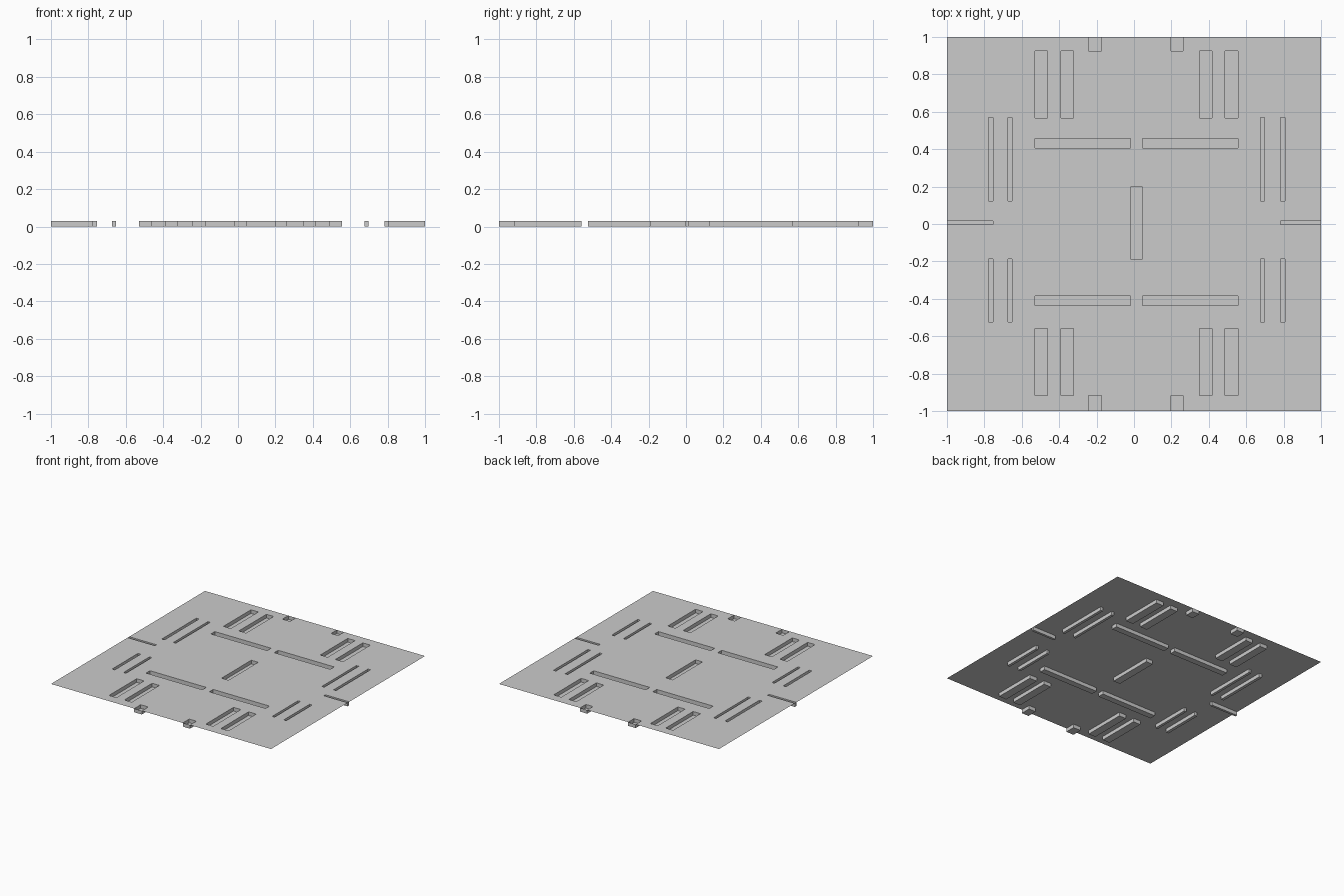
import bpy, bmesh

if "Cube" in bpy.data.objects:
    bpy.data.objects.remove(bpy.data.objects["Cube"])

TOP, FLOOR = 0.03, 0.0

# Shared column and row spans of the recessed slots
WIDE = [(-0.53, -0.463), (-0.39, -0.324), (0.35, 0.417), (0.487, 0.556)]
LONG = [(-0.53, -0.018), (0.045, 0.556)]
NARROW = [(-0.778, -0.753), (-0.673, -0.651), (0.677, 0.699), (0.783, 0.806)]
NOTCH = [(-0.243, -0.174), (0.198, 0.263)]
GROUPS = [
    (WIDE, [(0.568, 0.925), (-0.918, -0.558)]),
    (LONG, [(0.405, 0.456), (-0.437, -0.386)]),
    (NARROW, [(0.122, 0.57), (-0.524, -0.187)]),
    (NOTCH, [(0.924, 1.0), (-1.0, -0.916)]),
    ([(-0.018, 0.045)], [(-0.188, 0.198)]),
    ([(-1.0, -0.753), (0.783, 1.0)], [(-0.004, 0.016)]),
]
pits = [(xa, xb, ya, yb) for xs, ys in GROUPS for xa, xb in xs for ya, yb in ys]

# Grid lines run through every slot edge
xs = sorted({-1.0, 1.0} | {v for p in pits for v in p[:2]})
ys = sorted({-1.0, 1.0} | {v for p in pits for v in p[2:]})


def is_pit(i, j):
    if not (0 <= i < len(xs) - 1 and 0 <= j < len(ys) - 1):
        return False
    x, y = (xs[i] + xs[i + 1]) / 2, (ys[j] + ys[j + 1]) / 2
    return any(a < x < b and c < y < d for a, b, c, d in pits)


bm = bmesh.new()
cache = {}


def vert(i, j, z):
    if (i, j, z) not in cache:
        cache[i, j, z] = bm.verts.new((xs[i], ys[j], z))
    return cache[i, j, z]


for i in range(len(xs) - 1):
    for j in range(len(ys) - 1):
        pit = is_pit(i, j)
        corners = [(i, j), (i + 1, j), (i + 1, j + 1), (i, j + 1)]
        # Sheet surface, or slot floor
        bm.faces.new([vert(*c, FLOOR if pit else TOP) for c in corners])
        if not pit:
            continue
        # Slot walls, facing into the slot
        for k, (di, dj) in enumerate([(0, -1), (1, 0), (0, 1), (-1, 0)]):
            if not is_pit(i + di, j + dj):
                a, b = corners[k], corners[(k + 1) % 4]
                bm.faces.new([vert(*b, FLOOR), vert(*a, FLOOR), vert(*a, TOP), vert(*b, TOP)])

mesh = bpy.data.meshes.new("slotted_floor_sheet")
bm.to_mesh(mesh)
bm.free()
obj = bpy.data.objects.new("slotted_floor_sheet", mesh)
bpy.context.collection.objects.link(obj)
